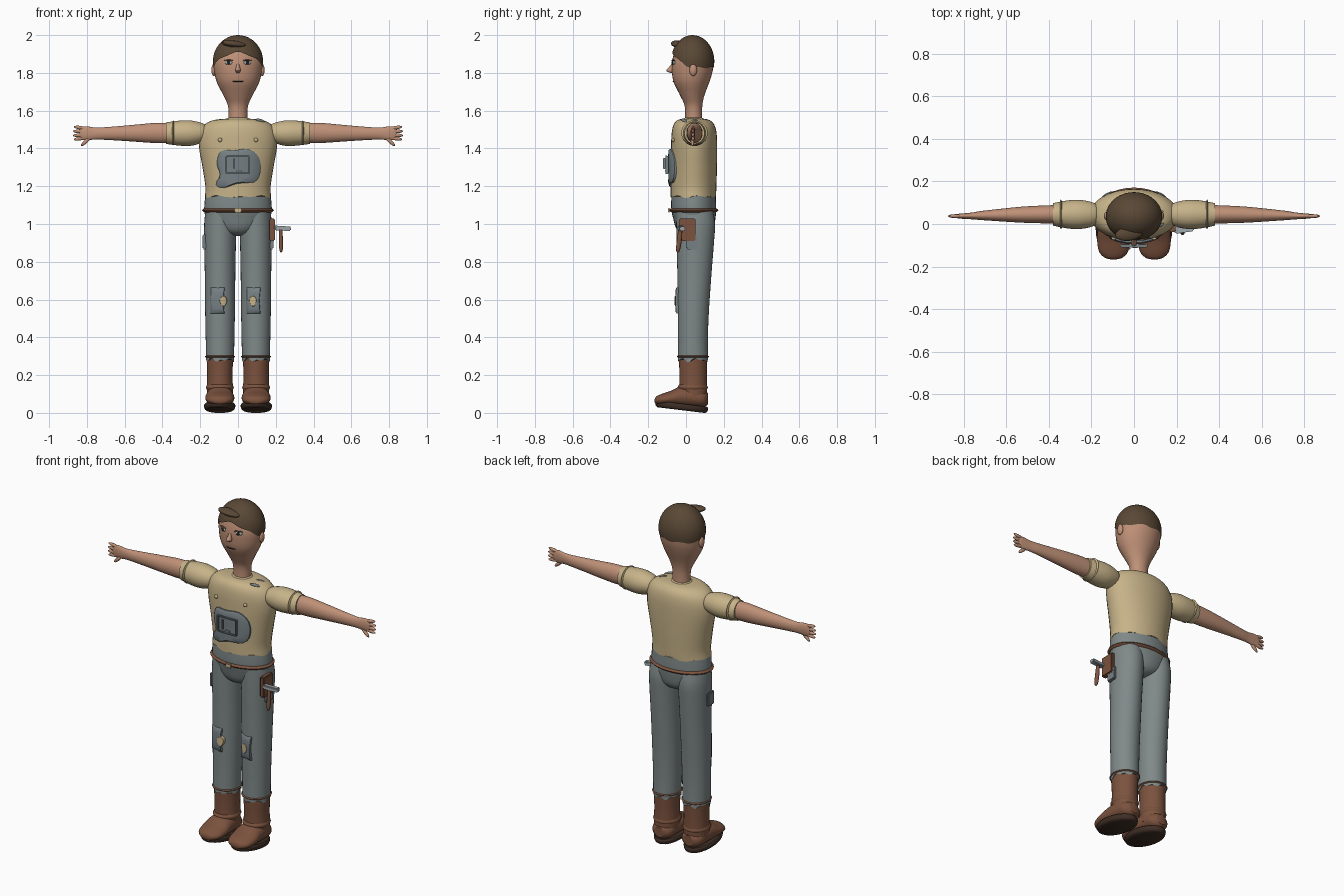
import bpy, bmesh, math
from mathutils import Vector, Euler

if "Cube" in bpy.data.objects:
    bpy.data.objects.remove(bpy.data.objects["Cube"])


def material(name, rgb):
    m = bpy.data.materials.new(name)
    m.use_nodes = True
    m.diffuse_color = (*rgb, 1)
    m.node_tree.nodes["Principled BSDF"].inputs["Base Color"].default_value = (*rgb, 1)
    return m


CREAM = material("cream cloth", (.57, .45, .25))
SKIN = material("skin", (.52, .28, .185))
GREY = material("grey cloth", (.215, .25, .25))
PATCH = material("patch grey", (.18, .215, .23))
BROWN = material("brown leather", (.2, .085, .048))
HAIR = material("dark brown hair", (.1, .064, .036))
SOLE = material("dark sole", (.05, .028, .019))
METAL = material("pale metal", (.36, .41, .43))
INK = material("dark ink", (.02, .016, .014))


def finish(name, bm, mat, loc=(0, 0, 0), rot=(0, 0, 0)):
    bmesh.ops.remove_doubles(bm, verts=bm.verts, dist=.0001)
    bmesh.ops.recalc_face_normals(bm, faces=bm.faces)
    me = bpy.data.meshes.new(name)
    bm.to_mesh(me)
    bm.free()
    me.materials.append(mat)
    ob = bpy.data.objects.new(name, me)
    ob.location, ob.rotation_euler = loc, rot
    bpy.context.collection.objects.link(ob)
    bpy.ops.object.select_all(action='DESELECT')
    bpy.context.view_layer.objects.active = ob
    ob.select_set(True)
    bpy.ops.object.shade_smooth_by_angle(angle=math.radians(42))
    return ob


def spline(pts, steps=4, closed=False):
    """Smooth path through the given points."""
    n, out = len(pts), []
    for i in range(n if closed else n - 1):
        ids = [i - 1, i, i + 1, i + 2]
        p = [Vector(pts[k % n] if closed else pts[min(max(k, 0), n - 1)]) for k in ids]
        for j in range(steps):
            t = j / steps
            out.append(p[1] + (p[2] - p[0]) * t / 2 + (2*p[0] - 5*p[1] + 4*p[2] - p[3]) * t*t / 2
                       + (3*p[1] - p[0] - 3*p[2] + p[3]) * t**3 / 2)
    return out if closed else out + [Vector(pts[-1])]


def skin_rows(bm, rows, caps=True):
    rows = [[bm.verts.new(p) for p in r] for r in rows]
    n = len(rows[0])
    for a, b in zip(rows, rows[1:]):
        for i in range(n):
            bm.faces.new((a[i], a[(i + 1) % n], b[(i + 1) % n], b[i]))
    if caps:
        bm.faces.new(rows[0])
        bm.faces.new(rows[-1])


def loft(name, rings, mat, axis='Z', seg=32, wave=0, loc=(0, 0, 0), rot=(0, 0, 0)):
    """Ellipses (position, centre u, centre v, radius u, radius v) along an axis; wave frays the last."""
    place = {'Z': lambda t, u, v: (u, v, t), 'X': lambda t, u, v: (t, u, v), 'Y': lambda t, u, v: (u, t, v)}[axis]
    rings = [Vector(r) for r in rings]
    rows = []
    path = spline(rings)
    for k, (t, u, v, a, b) in enumerate(path):
        w = wave if k == len(path) - 1 else 0
        angs = [2 * math.pi * i / seg for i in range(seg)]
        rows.append([place(t + w * (math.sin(5 * q) + math.sin(8 * q + 1)), u + a * math.cos(q), v + b * math.sin(q))
                     for q in angs])
    bm = bmesh.new()
    skin_rows(bm, rows)
    return finish(name, bm, mat, loc, rot)


def band(name, t, u, v, a, b, mat, axis='Z', w=.008):
    return loft(name, [(t - w, u, v, a - .012, b - .012), (t, u, v, a, b), (t + w, u, v, a - .012, b - .012)], mat, axis)


def blob(name, loc, size, mat, rot=(0, 0, 0)):
    bm = bmesh.new()
    bmesh.ops.create_uvsphere(bm, u_segments=16, v_segments=10, radius=1)
    bmesh.ops.scale(bm, vec=size, verts=bm.verts)
    return finish(name, bm, mat, loc, rot)


def box(name, loc, size, mat, rot=(0, 0, 0), bevel=.003):
    bm = bmesh.new()
    bmesh.ops.create_cube(bm, size=1)
    bmesh.ops.scale(bm, vec=size, verts=bm.verts)
    bmesh.ops.bevel(bm, geom=bm.edges[:], offset=bevel, segments=2, affect='EDGES')
    return finish(name, bm, mat, loc, rot)


def patch(name, outline, body, thick, mat, steps=3):
    """Puffy cloth piece lying on the front of an elliptic body (cx, cy, rx, ry)."""
    cx, cy, rx, ry = body
    pts = spline(outline, steps, True)
    mid = sum(pts, Vector((0, 0))) / len(pts)
    rows = []
    for s, d in ((1, -.006), (1, thick * .6), (.93, thick), (.6, thick), (.3, thick), (.01, thick)):
        row = []
        for p in pts:
            x, z = mid + (p - mid) * s
            row.append((x, cy - ry * math.sqrt(max(0, 1 - ((x - cx) / rx) ** 2)) - d, z))
        rows.append(row)
    bm = bmesh.new()
    skin_rows(bm, rows)
    return finish(name, bm, mat)


# Head, neck and face
loft("head", [(1.53, 0, .04, .05, .046), (1.62, 0, .04, .052, .046), (1.68, 0, .033, .077, .064),
              (1.75, 0, .029, .112, .094), (1.81, 0, .033, .126, .108), (1.87, 0, .036, .127, .108),
              (1.94, 0, .036, .098, .084), (1.98, 0, .036, .04, .04)], SKIN)
loft("nose", [(1.852, 0, -.066, .006, .008), (1.83, 0, -.076, .01, .014), (1.812, 0, -.083, .014, .022),
              (1.8, 0, -.072, .008, .012)], SKIN, seg=16)
blob("mouth", (0, -.065, 1.755), (.03, .006, .003), INK)
for s, side in ((1, "left"), (-1, "right")):
    turn = (0, 0, s * .35)
    blob(side + "_eye", (s * .05, -.066, 1.854), (.021, .007, .011), METAL, turn)
    blob(side + "_pupil", (s * .05, -.071, 1.854), (.009, .005, .009), INK, turn)
    blob(side + "_eyelid", (s * .05, -.068, 1.867), (.025, .007, .003), HAIR, turn)
    blob(side + "_ear", (s * .128, .038, 1.815), (.013, .02, .032), SKIN)

# Hair cap with an arched front edge
rows = []
for k in range(13):
    row = []
    for i in range(48):
        q = 2 * math.pi * i / 48
        low = 1.828 + .08 * max(0, -math.sin(q)) ** 1.6 + .004 * math.sin(7 * q)
        z = low + (2 - low) * math.sin(k / 12 * math.pi / 2)
        s = math.sqrt(max(0, 1 - ((z - 1.86) / .14) ** 2))
        row.append((.133 * s * math.cos(q), .035 + .115 * s * math.sin(q), z))
    rows.append(row)
bm = bmesh.new()
skin_rows(bm, rows, False)
finish("hair_cap", bm, HAIR)
blob("hair_fringe", (-.022, -.045, 1.953), (.068, .034, .018), HAIR, (0, .12, .15))

# Shirt
loft("shirt", [(1.558, 0, .04, .055, .05), (1.55, 0, .04, .13, .085), (1.525, 0, .042, .178, .108),
               (1.48, 0, .043, .204, .119), (1.41, 0, .043, .207, .122), (1.3, 0, .042, .188, .122),
               (1.2, 0, .04, .173, .121), (1.145, 0, .039, .175, .12)], CREAM, wave=.004)
band("collar", 1.557, 0, .04, .058, .053, CREAM)
for s, side in ((1, "left"), (-1, "right")):
    blob(side + "_shirt_button", (s * .095, -.068, 1.445), (.011, .008, .011), CREAM)
for y in (-.01, .05):
    blob("shoulder_tear", (.118, y, 1.547), (.028, .007, .009), GREY, (0, .25, .5))

# Chest patch with a small square frame
patch("chest_patch", [(-.09, 1.385), (-.02, 1.39), (.06, 1.395), (.112, 1.35), (.118, 1.27), (.085, 1.22), (0, 1.215),
                      (-.08, 1.19), (-.118, 1.21), (-.095, 1.26), (-.112, 1.32)], (0, .042, .188, .122), .014, PATCH)
for x in (-.062, .06):
    box("frame_side", (x, -.1, 1.313), (.007, .016, .095), PATCH)
for z in (1.268, 1.358):
    box("frame_bar", (0, -.104, z), (.125, .014, .007), PATCH)
box("frame_prong", (-.02, -.115, 1.32), (.008, .012, .06), PATCH)
box("frame_catch", (.005, -.105, 1.28), (.03, .014, .012), METAL)

# Arms and hands
for s, side in ((1, "left"), (-1, "right")):
    loft(side + "_sleeve", [(s * x, .045, z, a, b) for x, z, a, b in (
        (.165, 1.482, .035, .035), (.19, 1.482, .055, .052), (.25, 1.481, .068, .067), (.31, 1.481, .066, .066),
        (.38, 1.481, .053, .057))], CREAM, 'X')
    band(side + "_cuff", s * .343, .045, 1.483, .07, .066, CREAM, 'X', .006)
    loft(side + "_arm", [(s * x, y, z, a, b) for x, y, z, a, b in (
        (.33, .045, 1.481, .045, .05), (.42, .045, 1.482, .042, .054), (.52, .044, 1.481, .038, .047),
        (.62, .042, 1.48, .03, .039), (.71, .04, 1.479, .022, .033), (.76, .038, 1.479, .016, .032),
        (.8, .037, 1.48, .013, .037), (.83, .037, 1.48, .01, .033), (.84, .037, 1.48, .005, .02))], SKIN, 'X')
    for dz in (.03, .01, -.01, -.028):
        blob(side + "_finger", (s * (.842 - abs(dz) * .2), .037, 1.48 + dz), (.034, .009, .0095), SKIN, (0, -s * dz * 5, 0))
    blob(side + "_thumb", (s * .806, .034, 1.437), (.034, .009, .01), SKIN, (0, s * .75, 0))

# Trousers and belt
loft("trouser_seat", [(1.16, 0, .04, .172, .117), (1.08, 0, .041, .179, .119), (1.03, 0, .044, .168, .112),
                      (.98, 0, .046, .13, .1), (.95, 0, .046, .08, .075), (.937, 0, .046, .03, .03)], GREY)
band("belt", 1.073, 0, .041, .19, .13, BROWN, w=.011)
box("belt_buckle", (0, -.09, 1.073), (.035, .012, .024), CREAM)
for s, side in ((1, "left"), (-1, "right")):
    loft(side + "_trouser_leg", [(z, s * x, y, a, b) for z, x, y, a, b in (
        (1.07, .092, .045, .08, .098), (1, .094, .051, .085, .103), (.9, .095, .049, .084, .099),
        (.75, .095, .045, .081, .091), (.55, .095, .039, .079, .083), (.4, .095, .037, .076, .079),
        (.28, .095, .037, .074, .08))], GREY, wave=.007)
    band(side + "_hem_tie", .298, s * .095, .037, .08, .086, BROWN)
    box(side + "_hip_pocket", (s * .178, .032, .905), (.022, .062, .078), PATCH, bevel=.006)
    leg = (s * .095, .04, .08, .086)
    mid = .083 if s > 0 else -.108
    patch(side + "_knee_patch", [(mid + a, .595 + b) for a, b in ((-.038, -.07), (.036, -.068), (.03, 0), (.037, .068), (-.037, .07))],
          leg, .011, PATCH, 1)
    patch(side + "_knee_hole", [(s * .078 + .02 * math.cos(q), .593 + (.027 + .006 * math.sin(3 * q)) * math.sin(q))
                                for q in range(6)], leg, .014, CREAM)

# Boots
for s, side in ((1, "left"), (-1, "right")):
    c = s * .096
    loft(side + "_boot_shaft", [(z, c, .038, a, b) for z, a, b in (
        (.07, .068, .074), (.13, .069, .074), (.2, .067, .073), (.29, .07, .075))], BROWN)
    band(side + "_boot_crease", .135, c, .036, .074, .08, BROWN, w=.02)
    loft(side + "_boot_foot", [(y, c, z, a, b) for y, z, a, b in (
        (.116, .075, .03, .03), (.09, .075, .06, .046), (.03, .085, .07, .058), (-.03, .085, .074, .055),
        (-.08, .077, .077, .04), (-.13, .07, .068, .03), (-.158, .066, .042, .02), (-.166, .064, .015, .008))], BROWN, 'Y')
    loft(side + "_boot_sole", [(0, 0, 0, .07, .125), (.008, 0, 0, .08, .137), (.026, 0, 0, .083, .14), (.034, 0, 0, .077, .134)],
         SOLE, loc=(c + s * .001, -.025, .0145), rot=(-.12, 0, 0))

# Holster and hammer on the left hip
box("holster", (.181, .006, .97), (.03, .088, .12), BROWN, bevel=.006)
box("hammer_head", (.235, -.025, .977), (.09, .03, .024), METAL, (0, .06, .15), .005)
loft("hammer_handle", [(.97, .226, -.03, .009, .011), (.91, .227, -.036, .011, .013), (.865, .228, -.042, .009, .011),
                       (.85, .228, -.044, .003, .004)], BROWN, seg=12)
